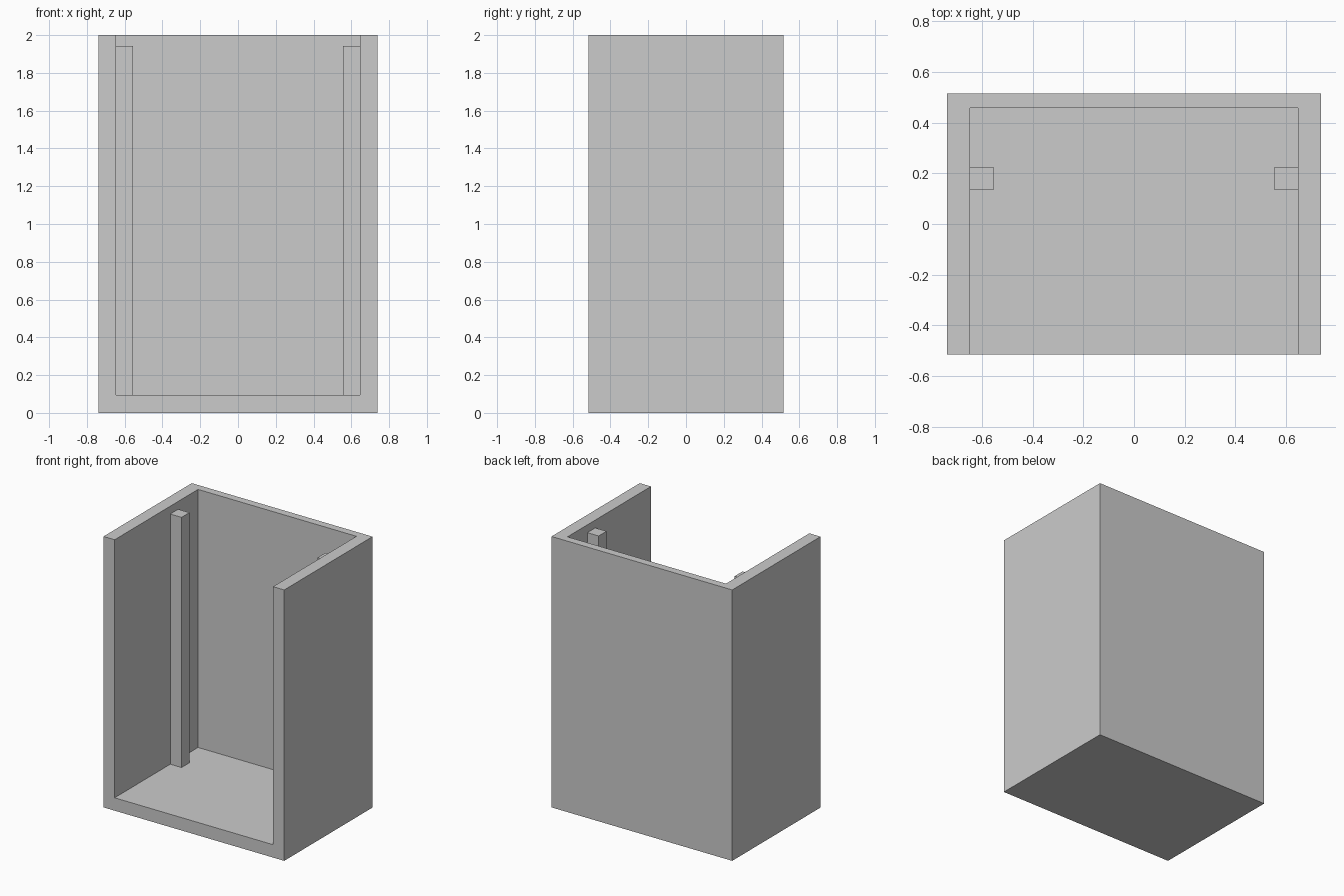
import bpy

if "Cube" in bpy.data.objects:
    bpy.data.objects.remove(bpy.data.objects["Cube"])

W, D, H = 0.738, 0.515, 2.0      # half width, half depth, height
INNER, FLOOR, BACK = 0.647, 0.095, 0.458


def box(name, x, y, z):
    """Add a box spanning the given (min, max) ranges."""
    spans = (x, y, z)
    bpy.ops.mesh.primitive_cube_add(size=1, location=[(a + b) / 2 for a, b in spans])
    obj = bpy.context.object
    obj.name = name
    obj.scale = [b - a for a, b in spans]
    bpy.ops.object.transform_apply(location=False, rotation=False, scale=True)
    return obj


# Cabinet shell: solid block hollowed out through the top and front
shell = box("cabinet_shell", (-W, W), (-D, D), (0, H))
cutter = box("cavity_cutter", (-INNER, INNER), (-D - 0.3, BACK), (FLOOR, H + 0.3))
cutter.hide_render = True
mod = shell.modifiers.new("cavity", 'BOOLEAN')
mod.operation = 'DIFFERENCE'
mod.solver = 'EXACT'
mod.object = cutter
bpy.context.view_layer.objects.active = shell
bpy.ops.object.modifier_apply(modifier=mod.name)
bpy.data.objects.remove(cutter, do_unlink=True)

# Upright posts standing on the floor against each side wall
for side, s in (("left", -1), ("right", 1)):
    box(side + "_post", sorted((s * 0.555, s * INNER)), (0.134, 0.226), (FLOOR, 1.942))
